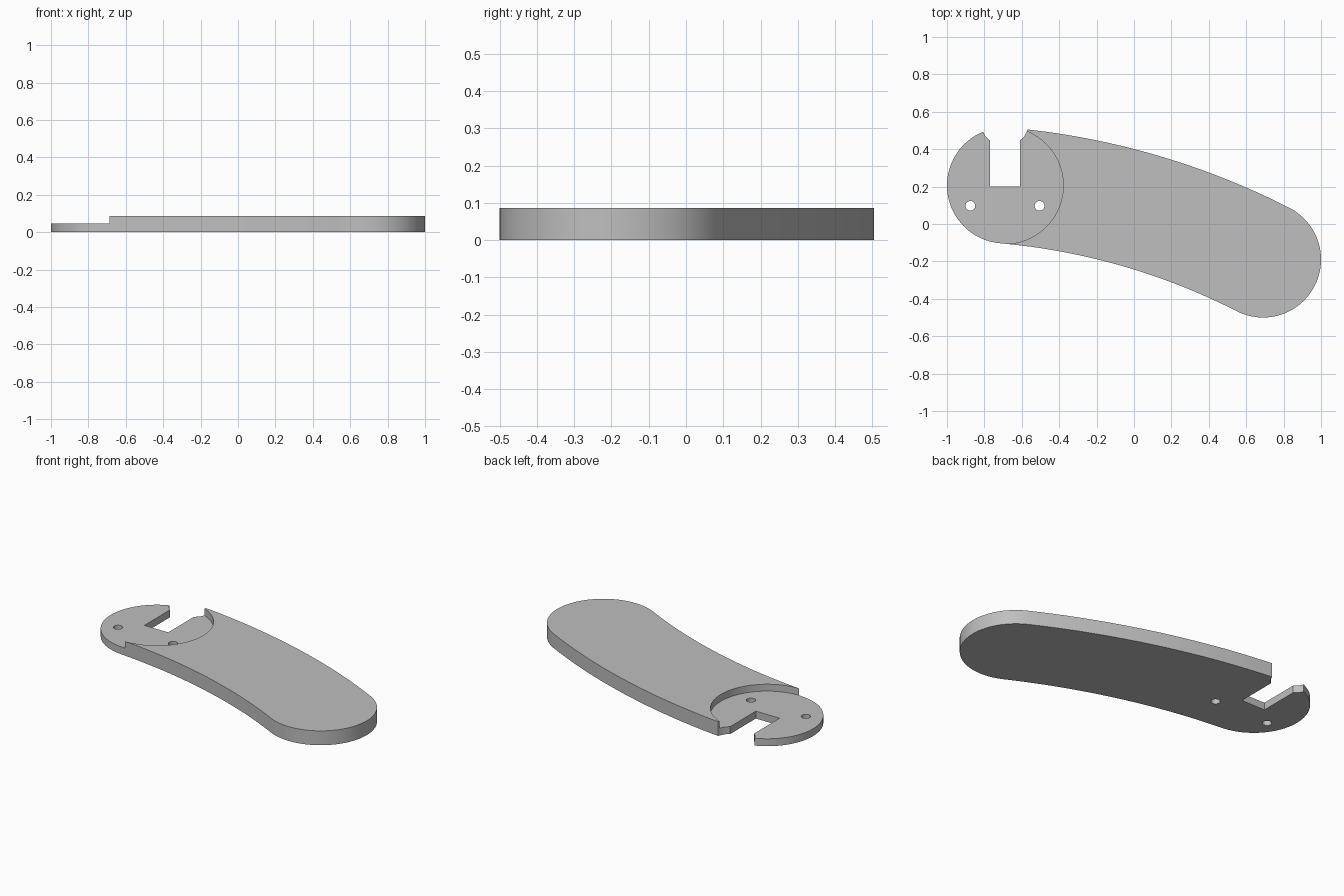
import bpy, bmesh
from math import cos, sin, radians

cube = bpy.data.objects.get("Cube")
if cube:
    bpy.data.objects.remove(cube, do_unlink=True)

HEIGHT, STEP, END_R, ARC_R = 0.087, 0.045, 0.31, 3.76
LEFT, RIGHT, ARC = (-0.69, 0.206), (0.69, -0.19), (-1.017, -3.54)

grey = bpy.data.materials.new("light grey")
grey.use_nodes = True
grey.diffuse_color = (0.52, 0.52, 0.52, 1)
grey.node_tree.nodes["Principled BSDF"].inputs["Base Color"].default_value = (0.52, 0.52, 0.52, 1)


def arc(centre, radius, start, end, steps):
    angles = [radians(start + (end - start) * i / steps) for i in range(steps + 1)]
    return [(centre[0] + radius * cos(a), centre[1] + radius * sin(a)) for a in angles]


def prism(name, outline, z0, z1):
    """Extrude a counter-clockwise outline between two heights."""
    bm = bmesh.new()
    face = bm.faces.new([bm.verts.new((x, y, z0)) for x, y in outline])
    result = bmesh.ops.extrude_face_region(bm, geom=[face], use_keep_orig=True)
    top = [v for v in result["geom"] if isinstance(v, bmesh.types.BMVert)]
    bmesh.ops.translate(bm, verts=top, vec=(0, 0, z1 - z0))
    bmesh.ops.recalc_face_normals(bm, faces=bm.faces[:])
    mesh = bpy.data.meshes.new(name)
    bm.to_mesh(mesh)
    bm.free()
    mesh.materials.append(grey)
    obj = bpy.data.objects.new(name, mesh)
    bpy.context.collection.objects.link(obj)
    return obj


# Curved plate: two round ends joined by concentric arcs
outline = (arc(RIGHT, END_R, -117, 63, 48)
           + arc(ARC, ARC_R + END_R, 63, 85, 24)[1:]
           + arc(LEFT, END_R, 85, 265, 48)[1:]
           + arc(ARC, ARC_R - END_R, 85, 63, 24)[1:-1])
plate = prism("curved_plate", outline, 0, HEIGHT)

# Cutters: round recess, flared slot and two screw holes
slot = [(-0.77, 0.2), (-0.61, 0.2), (-0.61, 0.447), (-0.587, 0.467), (-0.57, 0.503),
        (-0.55, 0.56), (-0.83, 0.56), (-0.807, 0.494), (-0.793, 0.467), (-0.77, 0.447)]
cutters = [prism("recess_cutter", arc(LEFT, END_R + 0.002, 0, 360, 96)[:-1], STEP, 0.2),
           prism("slot_cutter", slot, -0.1, 0.3)]
for x in (-0.875, -0.505):
    cutters.append(prism("hole_cutter", arc((x, 0.097), 0.026, 0, 360, 32)[:-1], -0.1, 0.3))

bpy.ops.object.select_all(action="DESELECT")
plate.select_set(True)
bpy.context.view_layer.objects.active = plate
for cutter in cutters:
    cut = plate.modifiers.new(cutter.name, "BOOLEAN")
    cut.operation, cut.solver, cut.object = "DIFFERENCE", "EXACT", cutter
    bpy.ops.object.modifier_apply(modifier=cut.name)
    bpy.data.objects.remove(cutter, do_unlink=True)

bpy.ops.object.shade_smooth_by_angle(angle=radians(25))
